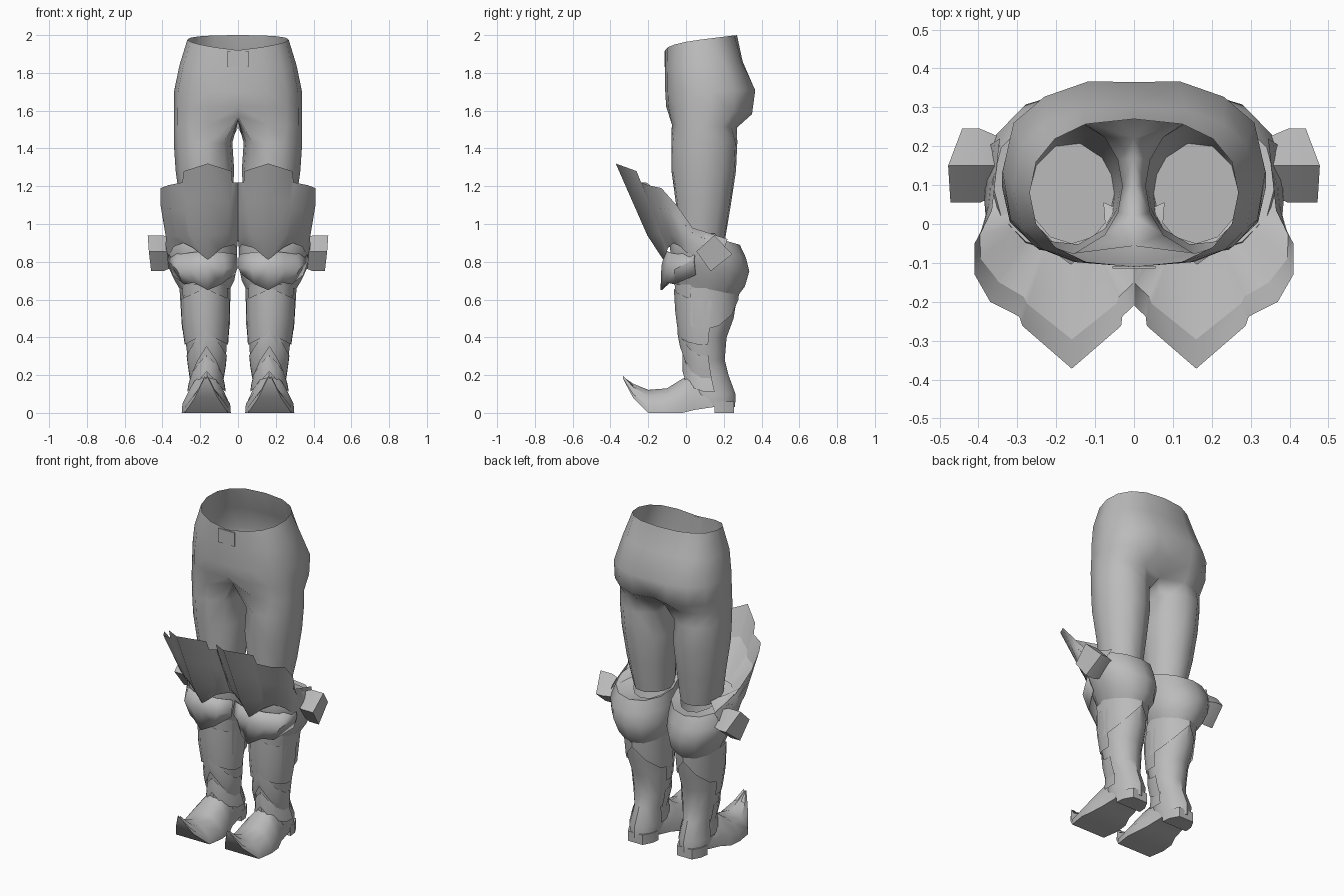
import bpy, math
from math import sin, cos, radians

if "Cube" in bpy.data.objects:
    bpy.data.objects.remove(bpy.data.objects["Cube"])

grey = bpy.data.materials.new("plain grey")
grey.diffuse_color = (0.5, 0.5, 0.5, 1)
grey.use_nodes = True
grey.node_tree.nodes["Principled BSDF"].inputs["Base Color"].default_value = grey.diffuse_color


def make(name, verts, faces, mirror=True, thick=0, angle=40):
    """Mesh object, mirrored left/right, optionally given sheet thickness."""
    me = bpy.data.meshes.new(name)
    me.from_pydata(verts, [], faces)
    ob = bpy.data.objects.new(name, me)
    bpy.context.collection.objects.link(ob)
    me.materials.append(grey)
    bpy.ops.object.select_all(action='DESELECT')
    ob.select_set(True)
    bpy.context.view_layer.objects.active = ob
    bpy.ops.object.mode_set(mode='EDIT')
    bpy.ops.mesh.select_all(action='SELECT')
    bpy.ops.mesh.normals_make_consistent(inside=False)
    bpy.ops.object.mode_set(mode='OBJECT')
    bpy.ops.object.shade_smooth_by_angle(angle=radians(angle))
    if thick:
        s = ob.modifiers.new("thickness", 'SOLIDIFY')
        s.thickness = thick
    if mirror:
        m = ob.modifiers.new("mirror", 'MIRROR')
        m.merge_threshold = 0.002
    return ob


def bands(rows, closed=True, start=0):
    """Quads joining successive rows of equal length."""
    n = len(rows[0])
    faces = []
    for r in range(len(rows) - 1):
        for i in range(n if closed else n - 1):
            j = (i + 1) % n
            a, b = start + r * n, start + (r + 1) * n
            faces.append((a + i, a + j, b + j, b + i))
    return faces


def loft(name, rows, closed=True, caps=(), **kw):
    n = len(rows[0])
    faces = bands(rows, closed)
    if 0 in caps:
        faces.append(tuple(range(n)))
    if 1 in caps:
        faces.append(tuple(range((len(rows) - 1) * n, len(rows) * n)))
    return make(name, [p for r in rows for p in r], faces, **kw)


def ring(x0, x1, y0, y1, zf, zb, angles):
    """Elliptic ring between bounds, sloping from zf at the front to zb at the back."""
    pts = []
    for a in angles:
        c, s = cos(radians(a)), sin(radians(a))
        pts.append(((x0 + x1) / 2 + (x1 - x0) / 2 * c, (y0 + y1) / 2 + (y1 - y0) / 2 * s,
                    (zf + zb) / 2 + (zb - zf) / 2 * s))
    return pts


def lerp(p, q, t):
    return tuple(a + (b - a) * t for a, b in zip(p, q))


# Trousers: half pelvis rows, then a full leg tube sharing the last row
pelvis = []
for w, yf, yb, zf, zb, cleft, px in [(.268, -.11, .27, 1.92, 2.0, 0, .8), (.31, -.11, .305, 1.82, 1.86, .005, .9),
                                     (.338, -.11, .38, 1.70, 1.71, .015, 1.1), (.34, -.105, .362, 1.62, 1.58, .04, 1.1),
                                     (.34, -.085, .28, 1.53, 1.51, .06, .9)]:
    row = []
    for k in range(9):
        a = radians(-90 + 22.5 * k)
        s = sin(a)
        x = w * abs(cos(a)) ** (px if k > 4 else .8) if 0 < k < 8 else 0
        y = (yf + yb) / 2 + (yb - yf) / 2 * math.copysign(abs(s) ** (.9 if zf > 1.9 else .7), s)
        t = ((s + 1) / 2) ** (.5 if zf > 1.9 else 1)
        row.append((x, y - (cleft if k == 8 else 0), zf + (zb - zf) * t))
    pelvis.append(row)
pelvis[-1][0] = (0, -.055, 1.57)
leg_angles = [-135 + 33.75 * k for k in range(9)] + [157.5, 180, 202.5]
crotch = [(0, .17, 1.54), (0, .10, 1.545), (0, .02, 1.55)]
legs = [pelvis[-1] + crotch] + [ring(*r, leg_angles) for r in [
    (.03, .34, -.08, .275, 1.43, 1.43), (.02, .33, -.08, .268, 1.28, 1.28),
    (.035, .305, -.055, .24, 1.1, 1.1), (.05, .27, -.06, .21, .92, .92)]]
verts = [p for r in pelvis[:-1] for p in r] + [p for r in legs for p in r]
# last pelvis row is the first nine points of the leg ring, which follows on directly
faces = bands(pelvis, False) + bands(legs, True, 36)
faces.append(tuple(range(len(verts) - 12, len(verts))))
make("trousers", verts, faces, angle=65)

# Belt clasp plate
loft("belt_clasp", [[(x, y, z) for x, z in ((-.055, 1.83), (.055, 1.83), (.055, 1.915), (-.055, 1.915))]
                    for y in (-.114, -.108)], caps=(0, 1), mirror=False)

# Knee cup: bulging ring behind and around the knee, with a sloping rim
A12 = [30 * k for k in range(12)]
loft("knee_cup", [ring(*r, A12) for r in [
    (.05, .27, -.05, .21, .96, .88), (.012, .365, -.07, .285, .99, .89), (.005, .392, -.085, .318, .89, .82),
    (.005, .37, -.08, .335, .80, .75), (.02, .335, -.06, .312, .73, .67), (.045, .305, -.05, .275, .68, .62)]],
    angle=36)

# Flared knee plate: one pointed, notched sheet from the outer back round to the inner back
rim = [(.345, .22, .92), (.365, .035, .98), (.41, -.05, 1.10), (.41, -.13, 1.19), (.37, -.20, 1.205),
       (.295, -.238, 1.22), (.287, -.262, 1.28), (.16, -.372, 1.32), (.033, -.262, 1.28),
       (.03, -.238, 1.22), (.001, -.21, 1.22), (.001, -.12, 1.15), (.01, .0, .98)]
low = [(.375, .20, .86), (.385, .06, .89), (.38, .0, .92), (.375, -.04, .94), (.325, -.085, .94),
       (.27, -.125, .94), (.26, -.135, .95), (.16, -.205, .94), (.06, -.135, .95),
       (.05, -.125, .94), (.001, -.08, .92), (.001, -.03, .91), (.006, .05, .90)]
hem = [(.375, .19, .82), (.37, .06, .83), (.355, .0, .85), (.34, -.03, .88), (.29, -.065, .90),
       (.24, -.095, .875), (.22, -.10, .86), (.16, -.12, .81), (.10, -.10, .86),
       (.08, -.095, .875), (.02, -.06, .89), (.005, -.02, .87), (.006, .05, .87)]
loft("knee_plate", [rim, [lerp(p, q, .5) for p, q in zip(rim, low)], low, hem], closed=False, angle=85)

# Lining that closes the flared plate against the thigh
edge = [lerp(p, q, .45) for p, q in zip(rim, low)]
seat = [(.165 + (x - .165) * .55, .09 + (y - .09) * .5, .95) for x, y, z in edge]
loft("knee_plate_lining", [edge, seat], closed=False, angle=85)

# Lower knee flap with pointed hem
flap = [[(.36, .05, .86), (.31, -.04, .84), (.24, -.09, .85), (.16, -.11, .86), (.08, -.09, .85), (.005, -.04, .84)],
        [(.375, .04, .81), (.325, -.06, .76), (.25, -.105, .76), (.16, -.13, .78), (.07, -.105, .76), (.001, -.06, .77)],
        [(.345, .05, .73), (.285, -.06, .68), (.235, -.10, .69), (.16, -.135, .65), (.09, -.10, .68), (.015, -.04, .735)]]
loft("lower_knee_flap", flap, closed=False, thick=.008, angle=35)


# Square bolt on the outer side of the knee, its outer face tilted
def square(xs, s):
    return [(x, .15 + s * (y - .15), .845 + s * (z - .845))
            for x, (y, z) in zip(xs, ((.15, .94), (.245, .84), (.13, .75), (.055, .855)))]


loft("side_bolt", [square([.34] * 4, .75), square([.396] * 4, 1), square((.478, .442, .46, .472), 1)],
     caps=(0, 1), angle=50)

# Shin, ankle and heel shaft: height, then x and y bounds
shaft = [(.68, .045, .305, -.06, .28), (.50, .05, .295, -.045, .252), (.40, .057, .28, -.03, .215),
         (.28, .065, .265, -.005, .205), (.20, .088, .242, -.005, .225), (.10, .075, .26, -.005, .262),
         (.03, .085, .25, .03, .26)]
loft("shin_and_ankle", [ring(x0, x1, y0, y1, z, z, A12) for z, x0, x1, y0, y1 in shaft], caps=(1,), angle=35)


def on_shaft(z, a, off):
    """Point on the shaft surface at height z, pushed out by off."""
    z = min(max(z, .04), .67)
    for hi, lo in zip(shaft, shaft[1:]):
        if lo[0] <= z <= hi[0]:
            _, x0, x1, y0, y1 = lerp(hi, lo, (hi[0] - z) / (hi[0] - lo[0]))
            return ring(x0 - off, x1 + off, y0 - off, y1 + off, z, z, [a])[0]


# Chevron plates hugging the shin: peak, drop to the sides, height and stand-off
for name, peak, drop, height, off in [("upper_shin_plate", .66, .06, .24, .006), ("middle_shin_plate", .47, .17, .12, .012),
                                      ("ankle_plate", .31, .11, .09, .014)]:
    rows = [[on_shaft(peak - drop * abs(sin(radians(b))) - height * t, -90 + b, .006 + off * (t if t < 1 else .5))
             for b in range(-100, 101, 25)] for t in (0, .5, 1)]
    loft(name, rows, closed=False, angle=35)

# Calf cuff, hanging lowest at the sides
cuff = [[on_shaft(z - d * abs(cos(radians(a))), a, o) for a in range(-30, 211, 30)]
        for z, d, o in ((.66, 0, .006), (.60, .16, .010))]
loft("calf_cuff", cuff, closed=False, angle=35)

# Boot foot: sections along y (sole, side and top heights, sole and top half widths)
sections = []
for y, zb, zs, zt, wb, wt in [(-.333, .18, .183, .19, .012, .003), (-.28, .08, .10, .155, .06, .012),
                              (-.20, 0, .035, .122, .115, .025), (-.10, 0, .05, .13, .13, .045),
                              (-.02, 0, .06, .18, .122, .05), (.04, .015, .07, .20, .10, .05),
                              (.14, .03, .08, .13, .085, .05)]:
    sections.append([(.168 + x, y, z) for x, z in (
        (-wb, zb), (wb, zb), (wb * .97, zs), ((wb + wt) / 2, (zs + zt) / 2 + .01), (wt, zt - .01), (0, zt),
        (-wt, zt - .01), (-(wb + wt) / 2, (zs + zt) / 2 + .01), (-wb * .97, zs))])
loft("boot_foot", sections, caps=(0, 1), angle=35)

# Heel block
loft("heel", [[(.168 + x, y, z) for x, y in ((-.085, .15), (.085, .15), (.08, .20), (.05, .255), (-.05, .255), (-.08, .20))]
              for z in (0, .06)], caps=(0, 1), angle=35)
